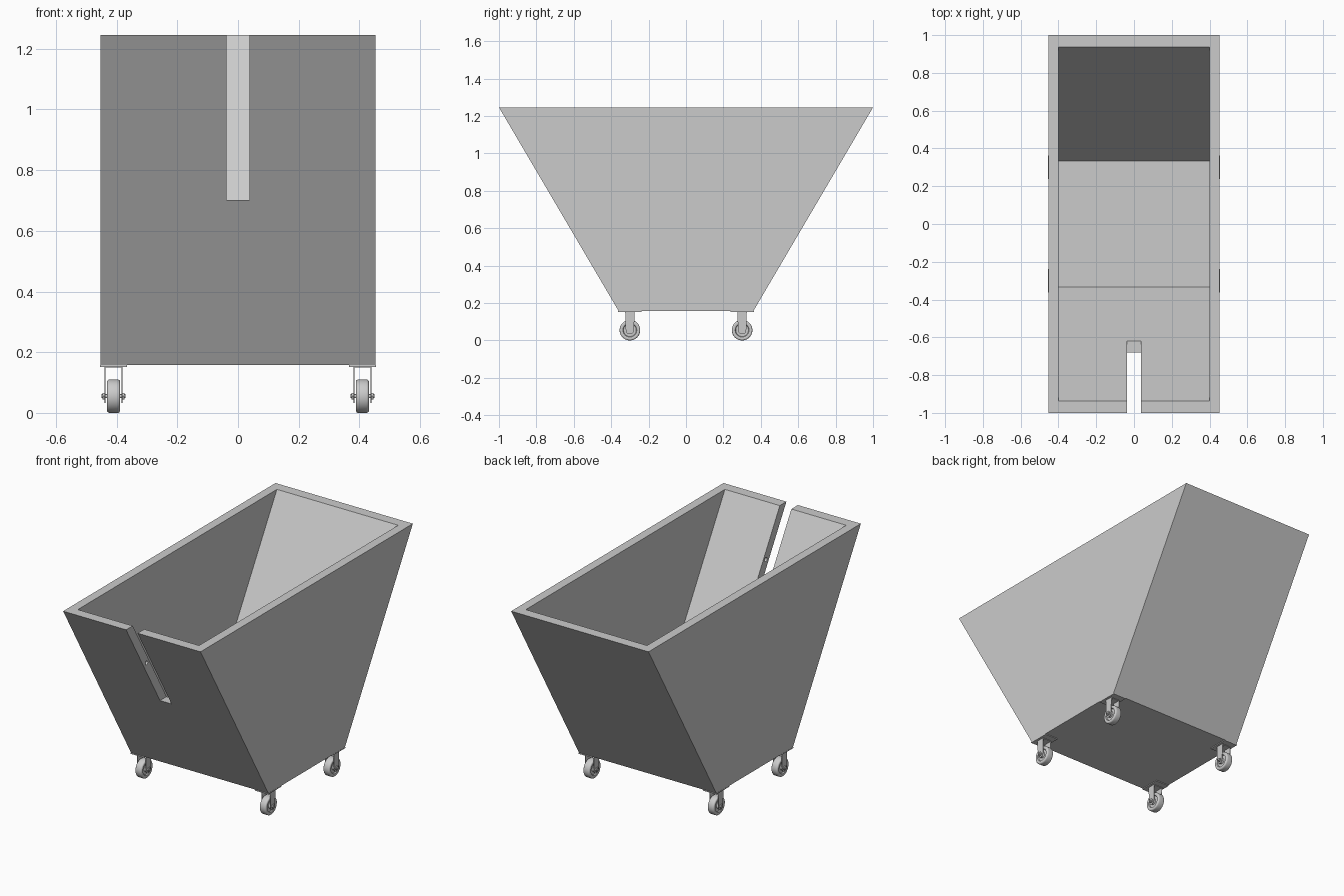
import bpy, bmesh
from math import pi, cos, sin
from mathutils import Matrix, Vector

if "Cube" in bpy.data.objects:
    bpy.data.objects.remove(bpy.data.objects["Cube"])


def finish(bm, name, smooth=False):
    bmesh.ops.recalc_face_normals(bm, faces=bm.faces)
    mesh = bpy.data.meshes.new(name)
    bm.to_mesh(mesh)
    bm.free()
    ob = bpy.data.objects.new(name, mesh)
    bpy.context.collection.objects.link(ob)
    bpy.ops.object.select_all(action='DESELECT')
    ob.select_set(True)
    bpy.context.view_layer.objects.active = ob
    if smooth:
        bpy.ops.object.shade_smooth_by_angle(angle=0.6)
    return ob


def add_prism(bm, profile, x0, x1):
    """Extrude a (y, z) profile along x."""
    face = bm.faces.new([bm.verts.new((x0, y, z)) for y, z in profile])
    out = bmesh.ops.extrude_face_region(bm, geom=[face])
    verts = [v for v in out['geom'] if isinstance(v, bmesh.types.BMVert)]
    bmesh.ops.translate(bm, verts=verts, vec=(x1 - x0, 0, 0))


def add_rod(bm, centre, radius, length, sides=24):
    """Cylinder along x."""
    m = Matrix.Translation(centre) @ Matrix.Rotation(pi / 2, 4, 'Y')
    bmesh.ops.create_cone(bm, cap_ends=True, segments=sides, radius1=radius,
                          radius2=radius, depth=length, matrix=m)


def box(y0, y1, z0, z1):
    return [(y0, z0), (y1, z0), (y1, z1), (y0, z1)]


def cut(target, cutter):
    mod = target.modifiers.new('cut', 'BOOLEAN')
    mod.operation, mod.solver, mod.object = 'DIFFERENCE', 'EXACT', cutter
    bpy.ops.object.select_all(action='DESELECT')
    target.select_set(True)
    bpy.context.view_layer.objects.active = target
    bpy.ops.object.modifier_apply(modifier=mod.name)
    bpy.data.objects.remove(cutter)


BOTTOM, TOP = 0.157, 1.246
SLOPE = 0.64 / (TOP - BOTTOM)

# Tapered bin body
bm = bmesh.new()
add_prism(bm, [(-0.36, BOTTOM), (0.36, BOTTOM), (1, TOP), (-1, TOP)], -0.453, 0.453)
body = finish(bm, 'bin_body')

# Hollow interior, extended past the rim for a clean cut
bm = bmesh.new()
over = 0.1
ty = 0.938 + over * SLOPE
fy = 0.938 - (TOP - 0.217) * SLOPE
add_prism(bm, [(-fy, 0.217), (fy, 0.217), (ty, TOP + over), (-ty, TOP + over)], -0.4, 0.4)
cut(body, finish(bm, 'cavity_cutter'))

# Slot in the front wall
bm = bmesh.new()
add_prism(bm, box(-1.2, -0.5, 0.702, 1.4), -0.038, 0.038)
cut(body, finish(bm, 'slot_cutter'))

# Small pin sockets in both sides of the slot
bm = bmesh.new()
add_rod(bm, (0, -0.807, 0.975), 0.012, 0.12)
cut(body, finish(bm, 'pin_socket_cutter'))

# Wheel section as (offset along axle, radius): hub, recessed web, rounded tyre
AXLE_Z, R, W = 0.055, 0.055, 0.0215
half = [(W, 0.006), (W, 0.016), (0.013, 0.018), (0.013, 0.034), (W - 0.002, 0.037)]
half += [(W - 0.008 + 0.008 * cos(a), R - 0.008 + 0.008 * sin(a))
         for a in (0, pi / 8, pi / 4, 3 * pi / 8, pi / 2)]
section = half + [(-x, r) for x, r in reversed(half)]

corners = [(sx, sy, x) for sx, sy, x in
           ((s, t, s * 0.41) for s in (-1, 1) for t in (-1, 1))]
for sx, sy, cx in corners:
    cy = sy * 0.3
    label = ('front' if sy < 0 else 'back') + ('_left' if sx < 0 else '_right')

    # Wheel
    bm = bmesh.new()
    ring = [bm.verts.new((cx + x, cy, AXLE_Z + r)) for x, r in section]
    edges = [bm.edges.new((ring[i], ring[(i + 1) % len(ring)])) for i in range(len(ring))]
    bmesh.ops.spin(bm, geom=ring + edges, cent=(cx, cy, AXLE_Z), axis=(1, 0, 0),
                   angle=2 * pi, steps=40, use_merge=True)
    bmesh.ops.remove_doubles(bm, verts=bm.verts, dist=1e-5)
    finish(bm, label + '_wheel', True)

    # Fork: two round-ended cheeks joined by a bridge
    bm = bmesh.new()
    cheek = [(cy + 0.025, 0.153), (cy - 0.025, 0.153)]
    cheek += [(cy + 0.022 * cos(a), AXLE_Z + 0.022 * sin(a))
              for a in (pi + pi * i / 12 for i in range(13))]
    for s in (-1, 1):
        add_prism(bm, cheek, cx + s * 0.0265, cx + s * 0.0295)
    add_prism(bm, box(cy - 0.025, cy + 0.025, 0.149, 0.153), cx - 0.0295, cx + 0.0295)
    finish(bm, label + '_fork', True)

    # Mounting plate
    bm = bmesh.new()
    add_prism(bm, box(cy - 0.063, cy + 0.063, 0.152, 0.158), cx - 0.044, cx + 0.044)
    finish(bm, label + '_mounting_plate')

    # Axle with hexagonal nuts
    bm = bmesh.new()
    add_rod(bm, (cx, cy, AXLE_Z), 0.0065, 0.08)
    for s in (-1, 1):
        add_rod(bm, (cx + s * 0.033, cy, AXLE_Z), 0.013, 0.007, 6)
    finish(bm, label + '_axle', True)
